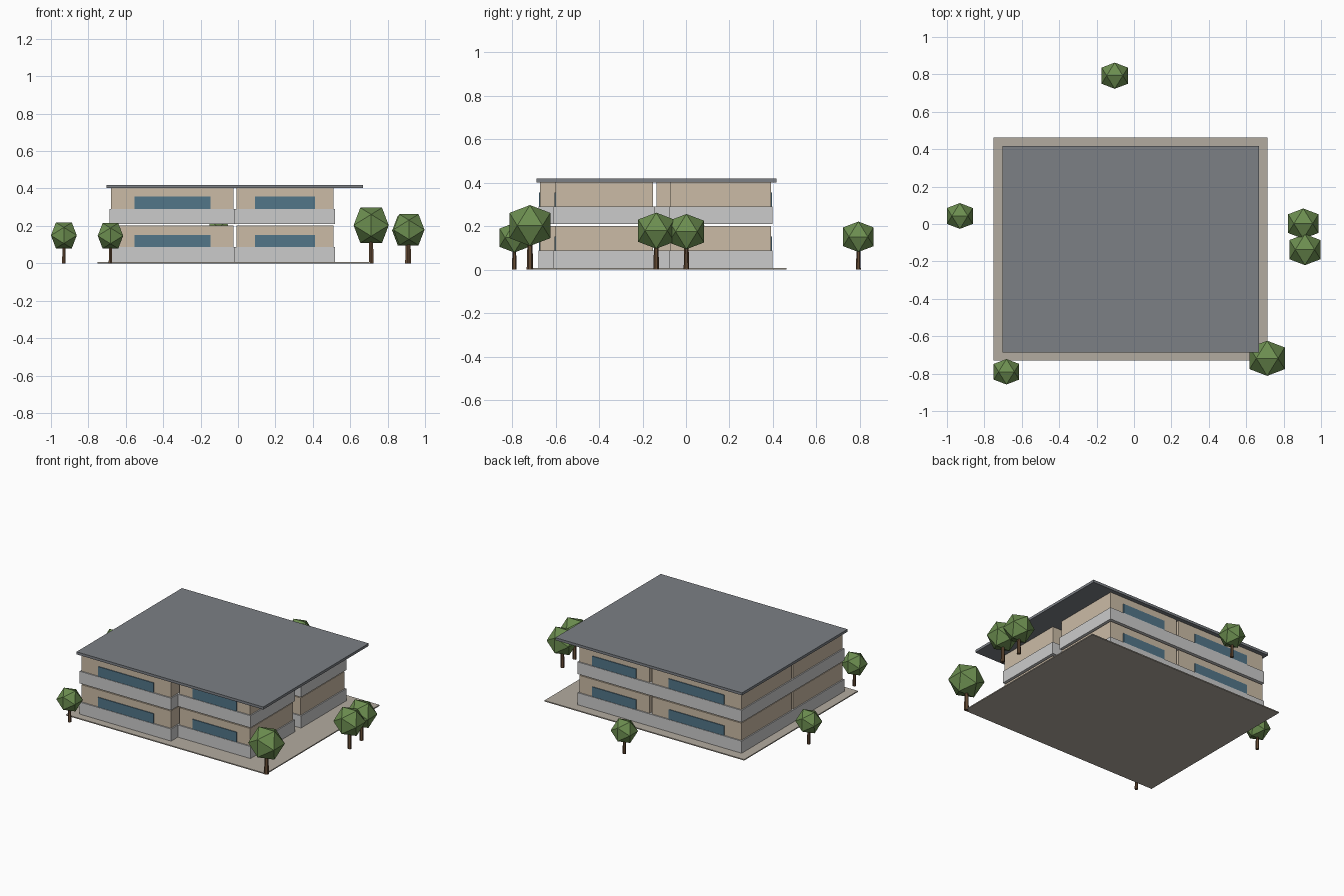
import bpy, bmesh

if "Cube" in bpy.data.objects:
    bpy.data.objects.remove(bpy.data.objects["Cube"])

def mat(name, r, g, b):
    m = bpy.data.materials.new(name)
    m.diffuse_color = (r, g, b, 1)
    m.use_nodes = True
    m.node_tree.nodes["Principled BSDF"].inputs["Base Color"].default_value = m.diffuse_color
    return m

ROOF = mat("slate", .20, .215, .235)
WALL = mat("tan_wall", .60, .50, .38)
BAND = mat("pale_concrete", .63, .62, .60)
GLASS = mat("blue_glass", .085, .18, .25)
PAVE = mat("paving", .45, .41, .35)
LEAF = mat("leaf_green", .15, .27, .08)
BARK = mat("bark", .13, .07, .035)

def finish(name, bm, material):
    bmesh.ops.recalc_face_normals(bm, faces=bm.faces)
    me = bpy.data.meshes.new(name)
    bm.to_mesh(me)
    bm.free()
    me.materials.append(material)
    ob = bpy.data.objects.new(name, me)
    bpy.context.collection.objects.link(ob)
    return ob

def box(name, material, x, y, z):
    """Box from (min, max) pairs."""
    bm = bmesh.new()
    bmesh.ops.create_cube(bm, size=1)
    for v in bm.verts:
        v.co = [r[0] if c < 0 else r[1] for c, r in zip(v.co, (x, y, z))]
    return finish(name, bm, material)

# Ground slab and overhanging flat roof
box("ground_slab", PAVE, (-.75, .715), (-.73, .462), (0, .007))
box("roof_slab", ROOF, (-.703, .667), (-.688, .417), (.402, .419))

# Four blocks: outer band footprint and the side that carries windows
blocks = {
    "front_left":  ((-.687, -.015), (-.679, -.143), -1),
    "front_right": ((-.015, .518), (-.609, -.143), -1),
    "back_left":   ((-.687, -.015), (-.143, .398), 1),
    "back_right":  ((-.015, .518), (-.079, .398), 1),
}
INSET = .008
for name, (x, y, side) in blocks.items():
    wx = (x[0] + INSET, x[1] - INSET)
    wy = (y[0] + INSET, y[1] - INSET)
    mid, half = sum(wx) / 2, (wx[1] - wx[0]) * .31
    face = wy[0] if side < 0 else wy[1]
    for floor, z0 in (("lower", .007), ("upper", .211)):
        sill = .087 if floor == "lower" else .291
        top = .201 if floor == "lower" else .402
        box(f"{name}_{floor}_band", BAND, x, y, (z0, sill))
        box(f"{name}_{floor}_wall", WALL, wx, wy, (sill, top))
        # Strip window standing slightly proud of the wall
        box(f"{name}_{floor}_window", GLASS, (mid - half, mid + half),
            sorted((face - side * .004, face + side * .005)),
            (sill, sill + .065))

# Trees: tapered six-sided trunk with an icosahedron crown
PHI = (1 + 5 ** .5) / 2

def tree(i, x, y, r):
    bm = bmesh.new()
    bmesh.ops.create_cone(bm, cap_ends=True, segments=6, radius1=r * .16,
                          radius2=r * .12, depth=r * 1.4)
    trunk = finish(f"tree_trunk_{i}", bm, BARK)
    trunk.location = (x, y, r * .7)
    bm = bmesh.new()
    k = r / PHI
    for a in (-k, k):
        for b in (-r, r):
            for co in ((0, b, a), (b, a, 0), (a, 0, b)):
                bm.verts.new(co)
    bmesh.ops.convex_hull(bm, input=bm.verts)
    crown = finish(f"tree_crown_{i}", bm, LEAF)
    crown.location = (x, y, r * 2.16)

for i, t in enumerate([(-.931, .043, .069), (-.682, -.79, .068),
                       (-.103, .793, .07), (.905, .002, .081),
                       (.914, -.137, .083), (.712, -.718, .094)], 1):
    tree(i, *t)
